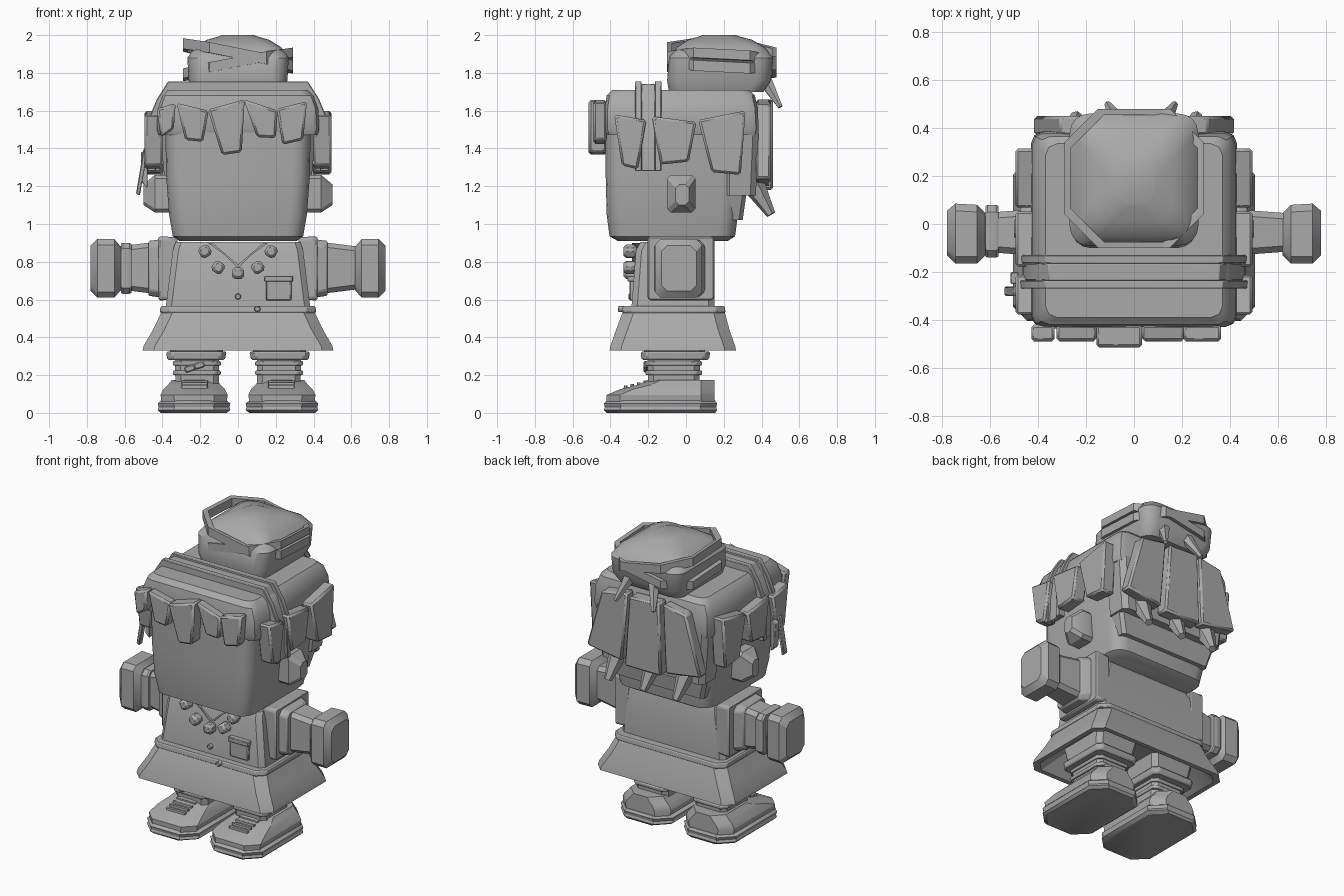
import bpy, bmesh, math
from mathutils import Vector

grey = bpy.data.materials.new("plain grey")
grey.diffuse_color = (0.4, 0.4, 0.4, 1)


def finish(name, bm, bevel=0.0, smooth=True):
    bmesh.ops.recalc_face_normals(bm, faces=bm.faces)
    me = bpy.data.meshes.new(name)
    bm.to_mesh(me)
    bm.free()
    ob = bpy.data.objects.new(name, me)
    bpy.context.collection.objects.link(ob)
    me.materials.append(grey)
    if bevel:
        m = ob.modifiers.new("bevel", 'BEVEL')
        m.width, m.segments, m.limit_method = bevel, 1, 'ANGLE'
    if smooth:
        bpy.ops.object.select_all(action='DESELECT')
        ob.select_set(True)
        bpy.context.view_layer.objects.active = ob
        bpy.ops.object.shade_smooth_by_angle(angle=math.radians(32))
    return ob


def outline(a0, a1, b0, b1, c, n):
    """Rectangle with cut (n=1) or rounded corners."""
    pts = []
    for i, (a, b) in enumerate([(a1 - c, b1 - c), (a0 + c, b1 - c), (a0 + c, b0 + c), (a1 - c, b0 + c)]):
        for k in range(n + 1):
            t = math.pi / 2 * (i + k / n)
            pts.append((a + c * math.cos(t), b + c * math.sin(t)))
    return pts


def loft(name, sections, c, n=1, axis='z', s=1, bevel=0.0):
    """Skin over cross-sections (t, a0, a1, b0, b1) along z or x."""
    bm = bmesh.new()
    rings = []
    for t, *r in sections:
        ring = []
        for a, b in outline(*r, c, n):
            p = (s * a, b, t) if axis == 'z' else (s * t, a, b)
            ring.append(bm.verts.new(p))
        rings.append(ring)
    k = len(rings[0])
    for lo, hi in zip(rings, rings[1:]):
        for i in range(k):
            bm.faces.new((lo[i], lo[(i + 1) % k], hi[(i + 1) % k], hi[i]))
    bm.faces.new(rings[0])
    bm.faces.new(rings[-1])
    return finish(name, bm, bevel)


def prism(name, pts, d0, d1, plane='xz', s=1, bevel=0.01):
    """Extrude a flat outline in depth (y for xz, x for yz)."""
    bm = bmesh.new()
    f = lambda u, v, d: (s * u, d, v) if plane == 'xz' else (s * d, u, v)
    A = [bm.verts.new(f(u, v, d0)) for u, v in pts]
    B = [bm.verts.new(f(u, v, d1)) for u, v in pts]
    bm.faces.new(A)
    bm.faces.new(B)
    for i in range(len(pts)):
        j = (i + 1) % len(pts)
        bm.faces.new((A[i], A[j], B[j], B[i]))
    return finish(name, bm, bevel)


def rect(u, v, w, h, ang=0.0):
    ca, sa = math.cos(ang), math.sin(ang)
    return [(u + ca * x - sa * y, v + sa * x + ca * y)
            for x, y in ((-w / 2, -h / 2), (w / 2, -h / 2), (w / 2, h / 2), (-w / 2, h / 2))]


def spike(name, base, tip, w):
    """Blunt diamond-shaped lock tip."""
    base, tip = Vector(base), Vector(tip)
    bm = bmesh.new()
    bmesh.ops.create_cone(bm, cap_ends=True, segments=6, radius1=w, radius2=w * 0.35,
                          depth=(tip - base).length)
    q = (tip - base).to_track_quat('Z', 'Y')
    for v in bm.verts:
        v.co = q @ v.co + (base + tip) / 2
    return finish(name, bm)


# Head and hair cap
loft("head", [(0.91, -.31, .31, -.36, .22), (0.935, -.345, .345, -.405, .26), (1.05, -.365, .365, -.42, .275),
              (1.25, -.38, .38, -.425, .29), (1.52, -.385, .385, -.425, .30)], 0.09, 4)
loft("hair_cap", [(1.47, -.42, .42, -.42, .38), (1.50, -.43, .43, -.43, .385), (1.61, -.425, .425, -.43, .38),
                  (1.68, -.40, .40, -.42, .365), (1.71, -.37, .37, -.39, .335)], 0.05, 2)
loft("back_hair", [(1.15, -.38, .38, .20, .37), (1.5, -.415, .415, .20, .385)], 0.03)
loft("nape_hair", [(1.02, -.33, .33, .20, .30), (1.16, -.37, .37, .20, .32)], 0.02)

# Fringe: four corners of each lock, left to right
fringe = [[(-.43, 1.61), (-.33, 1.64), (-.34, 1.50), (-.41, 1.46)],
          [(-.325, 1.64), (-.155, 1.60), (-.185, 1.435), (-.28, 1.445)],
          [(-.16, 1.605), (.035, 1.66), (.02, 1.38), (-.085, 1.365)],
          [(.03, 1.66), (.21, 1.60), (.20, 1.455), (.10, 1.46)],
          [(.205, 1.61), (.365, 1.65), (.345, 1.445), (.235, 1.42)]]
for i, p in enumerate(fringe):
    prism(f"fringe_lock_{i}", p, -.515 if i == 2 else -.49, -.42, bevel=.012)

# Locks over each side of the head
side_locks = [[(-.38, 1.58), (-.21, 1.55), (-.255, 1.29), (-.34, 1.31)],
              [(-.18, 1.57), (.055, 1.54), (.015, 1.33), (-.135, 1.315)],
              [(.065, 1.55), (.315, 1.60), (.29, 1.26), (.135, 1.275)]]
for s, side in ((1, "right"), (-1, "left")):
    for i, p in enumerate(side_locks):
        prism(f"{side}_side_lock_{i}", p, .40, .495, 'yz', s, .012)
    # Ears
    loft(f"{side}_ear", [(.36, -.10, .05, 1.06, 1.26), (.44, -.10, .05, 1.06, 1.26),
                         (.50, -.055, .015, 1.10, 1.21)], .02, 1, 'x', s)

# Long locks behind, with blunt tips below
back_locks = [[(-.31, 1.63), (-.14, 1.66), (-.16, 1.20), (-.42, 1.24)],
              [(-.12, 1.66), (.10, 1.65), (.135, 1.18), (-.135, 1.18)],
              [(.12, 1.66), (.31, 1.63), (.42, 1.24), (.16, 1.20)]]
for i, p in enumerate(back_locks):
    prism(f"back_lock_{i}", p, .37, .46 if i == 1 else .45, bevel=.012)
for i, x in enumerate((-.26, -.02, .24)):
    spike(f"hair_tip_{i}", (x, .34, 1.24), (x + .02, .45, 1.05), .07)

# Arched hairband: raised edges around a lower middle
half = [(.48, 1.28), (.475, 1.55), (.43, 1.66), (.37, 1.755)]


def arch(name, y0, y1, d):
    outer = [(x - d, z - (d if i > 0 else 0)) for i, (x, z) in enumerate(half)]
    inner = [(x - .045, z - (.05 if i > 0 else 0)) for i, (x, z) in enumerate(half)]
    ring = outer + [(-x, z) for x, z in reversed(outer)] + [(-x, z) for x, z in inner] + inner[::-1]
    prism(name, ring, y0, y1, bevel=.004)


arch("hairband_front", -.27, -.235, 0)
arch("hairband_middle", -.236, -.164, .014)
arch("hairband_back", -.165, -.13, 0)

# Clip hanging from the hairband
prism("clip_bar", [(-.50, 1.40), (-.475, 1.40), (-.52, 1.15), (-.54, 1.16)], -.30, -.26, bevel=.005)
prism("clip_leaf", [(-.515, 1.38), (-.48, 1.39), (-.48, 1.19), (-.51, 1.22)], -.25, -.20, bevel=.005)

# Bun and its two crossing ribbons
bun = [(1.70, .24, .25, .16), (1.76, .262, .275, .175), (1.88, .268, .275, .185), (1.935, .23, .235, .185),
       (1.975, .165, .17, .18), (1.995, .095, .10, .175), (2.0, .085, .09, .175)]
loft("bun", [(z, -a, a, c - b, c + b) for z, a, b, c in bun], .08, 4)


def ribbon(name, z0, slope, h):
    bm = bmesh.new()
    rows = []
    for inset, dz in ((0, -h), (0, h), (.025, h), (.025, -h)):
        pts = outline(-.29 + inset, .29 - inset, -.10 + inset, .48 - inset, .14, 1)
        cut = [(x, y) for x, y in pts]
        rows.append([bm.verts.new((x, y, z0 + slope * x - .05 * (y - .19) + dz)) for x, y in cut])
    for r in range(4):
        lo, hi = rows[r], rows[(r + 1) % 4]
        for i in range(8):
            bm.faces.new((lo[i], lo[(i + 1) % 8], hi[(i + 1) % 8], hi[i]))
    finish(name, bm)


ribbon("ribbon_upper", 1.89, -.20, .028)
ribbon("ribbon_lower", 1.845, .19, .026)
for x, tip in ((-.06, -.11), (.12, .17)):
    spike("ribbon_tail", (x, .42, 1.76), (tip, .50, 1.62), .04)

# Body and skirt with a hollow underside
loft("torso", [(.54, -.385, .385, -.29, .15), (.86, -.345, .345, -.265, .15), (.905, -.33, .33, -.24, .13)], .03)
loft("skirt", [(.46, -.35, .35, -.27, .15), (.33, -.475, .475, -.375, .235), (.33, -.505, .505, -.405, .265),
               (.355, -.50, .50, -.40, .26), (.44, -.45, .45, -.37, .23), (.535, -.405, .405, -.335, .205),
               (.56, -.39, .39, -.32, .19)], .06)
loft("waistband", [(.53, -.415, .415, -.34, .21), (.565, -.41, .41, -.335, .205)], .05, bevel=.006)

# Neckline, beads, buttons and pocket
for s in (1, -1):
    prism("neckline", [(.16, .90), (.135, .90), (0, .765), (0, .785)], -.285, -.24, s=s, bevel=0)
for x, z, a in ((-.175, .855, .5), (-.105, .77, -.6), (0, .74, 0), (.105, .77, .6), (.175, .855, -.5)):
    prism("bead", rect(x, z, .062, .062, a), -.33, -.26, bevel=.014)
prism("button", outline(-.016, .016, .60, .632, .014, 2), -.305, -.27, bevel=.004)
prism("waist_button", outline(.085, .12, .535, .565, .014, 2), -.36, -.30, bevel=.004)
prism("pocket", rect(.215, .65, .135, .11), -.30, -.26, bevel=.006)
prism("pocket_flap", rect(.215, .71, .15, .03), -.31, -.26, bevel=.004)

for s, side in ((1, "right"), (-1, "left")):
    # Sleeve plates, arm, wrist and hand
    loft(f"{side}_sleeve", [(.32, -.20, .15, .60, .93), (.42, -.205, .15, .595, .935)], .012, 1, 'x', s, .008)
    loft(f"{side}_sleeve_cuff", [(.40, -.17, .11, .61, .92), (.475, -.16, .07, .62, .91)], .03, 1, 'x', s, .008)
    loft(f"{side}_arm", [(.44, -.13, .06, .63, .905), (.64, -.115, .045, .655, .88)], .025, 1, 'x', s)
    loft(f"{side}_hand", [(.62, -.13, .045, .65, .88), (.655, -.165, .08, .61, .92),
                          (.745, -.165, .085, .61, .92), (.78, -.13, .055, .645, .885)], .03, 1, 'x', s)
    # Leg, trouser cuff and sock rings
    loft(f"{side}_thigh", [(.32, .08, .36, -.22, .10), (.42, .06, .37, -.24, .12)], .03, s=s)
    loft(f"{side}_trouser_cuff", [(.28, .07, .375, -.235, .12), (.325, .06, .38, -.24, .13)], .03, s=s, bevel=.008)
    loft(f"{side}_leg", [(.12, .10, .33, -.20, .07), (.29, .10, .335, -.205, .075)], .03, s=s)
    for z in (.20, .25):
        loft(f"{side}_sock_ring", [(z, .09, .345, -.215, .085), (z + .025, .09, .345, -.215, .085)], .03, s=s, bevel=.006)
    # Shoe: stepped sole, sloping upper, laces
    loft(f"{side}_sole", [(0, .06, .41, -.42, .155), (.015, .04, .425, -.435, .165), (.03, .045, .42, -.43, .16),
                          (.05, .04, .425, -.435, .165), (.065, .06, .41, -.42, .155)], .085, s=s)
    loft(f"{side}_shoe", [(.05, .06, .405, -.42, .15), (.095, .055, .41, -.42, .15), (.125, .07, .395, -.35, .15),
                          (.15, .095, .37, -.25, .15), (.175, .11, .35, -.20, .15)], .07, s=s)
    for i in range(4):
        y, z = -.32 + .035 * i, .132 + .009 * i
        loft(f"{side}_lace", [(z - .02, .16, .30, y - .011, y + .011), (z + .012, .16, .30, y - .009, y + .009)], .004, s=s)

# Bracelet on the left wrist, small strip on the left leg
loft("bracelet", [(.565, -.135, .075, .635, .895), (.575, -.14, .08, .63, .90),
                  (.61, -.14, .08, .63, .90), (.62, -.135, .075, .635, .895)], .03, 1, 'x', -1)
for x, z in ((-.255, .235), (-.205, .252)):
    prism("leg_strip", rect(x, z, .055, .032, .3), -.225, -.20, bevel=.006)
